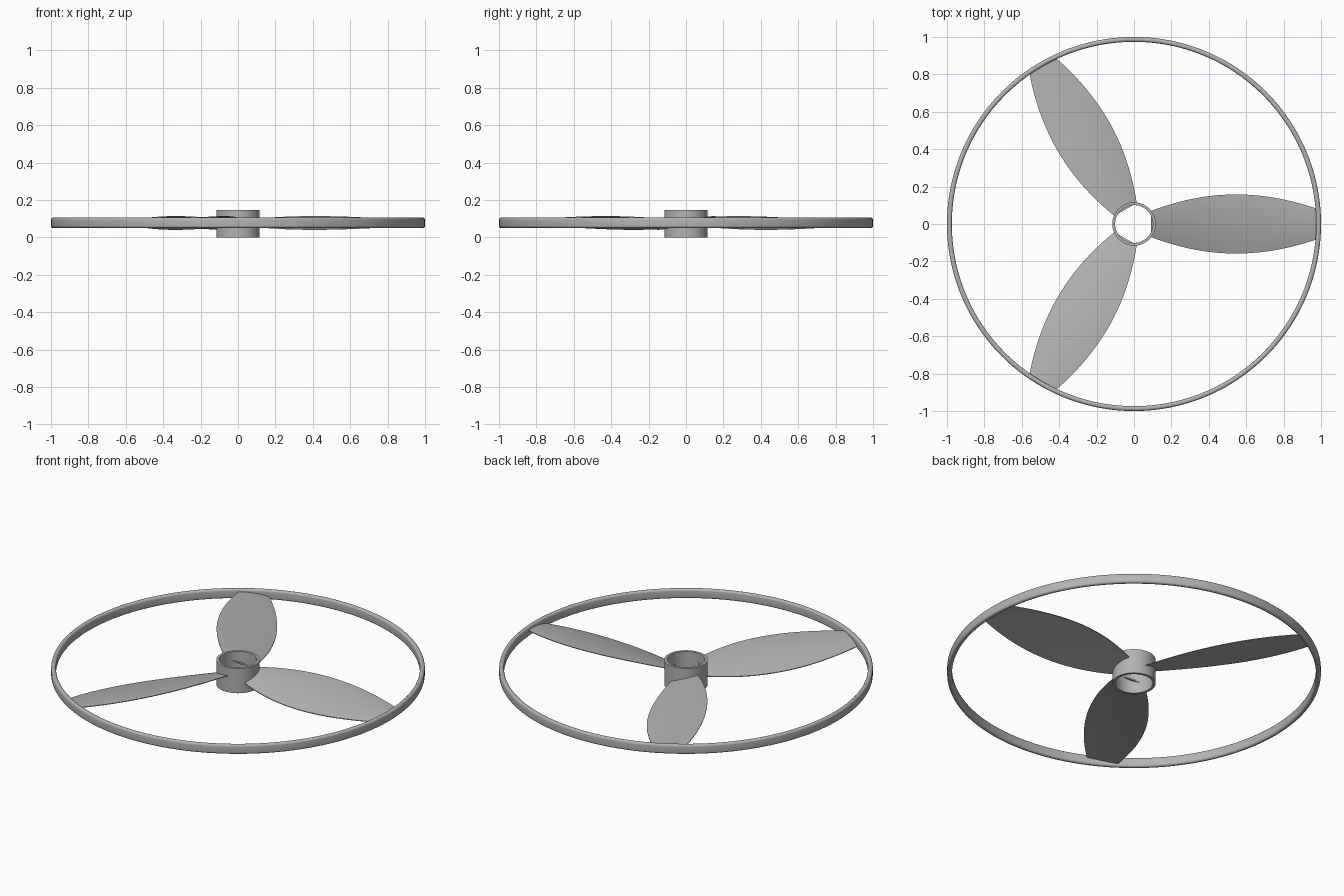
import bpy, bmesh, math

cube = bpy.data.objects.get("Cube")
if cube:
    bpy.data.objects.remove(cube, do_unlink=True)

grey = bpy.data.materials.new("plain_grey")
grey.use_nodes = True
colour = (0.45, 0.45, 0.45, 1)
grey.diffuse_color = colour
grey.node_tree.nodes["Principled BSDF"].inputs["Base Color"].default_value = colour


def finish(name, bm, angle=35):
    bmesh.ops.recalc_face_normals(bm, faces=bm.faces)
    mesh = bpy.data.meshes.new(name)
    bm.to_mesh(mesh)
    bm.free()
    mesh.materials.append(grey)
    obj = bpy.data.objects.new(name, mesh)
    bpy.context.collection.objects.link(obj)
    bpy.ops.object.select_all(action="DESELECT")
    obj.select_set(True)
    bpy.context.view_layer.objects.active = obj
    bpy.ops.object.shade_smooth_by_angle(angle=math.radians(angle))
    return obj


def loft(bm, loops, closed):
    """Skin a row of closed loops of points, capping the ends unless closed."""
    rows = [[bm.verts.new(p) for p in loop] for loop in loops]
    count = len(rows[0])
    for i in range(len(rows) if closed else len(rows) - 1):
        a, b = rows[i], rows[(i + 1) % len(rows)]
        for j in range(count):
            k = (j + 1) % count
            bm.faces.new((a[j], b[j], b[k], a[k]))
    if not closed:
        bm.faces.new(rows[0])
        bm.faces.new(rows[-1])


def revolve(name, profile, steps):
    bm = bmesh.new()
    angles = [2 * math.pi * i / steps for i in range(steps)]
    loft(bm, [[(r * math.cos(a), r * math.sin(a), z) for r, z in profile]
              for a in angles], True)
    return finish(name, bm)


# Outer ring with a rounded, upright section
ring_profile = []
for cr, cz, start in ((0.988, 0.094, 0), (0.986, 0.094, 90),
                      (0.986, 0.062, 180), (0.988, 0.062, 270)):
    for i in range(6):
        a = math.radians(start + 18 * i)
        ring_profile.append((cr + 0.012 * math.cos(a), cz + 0.012 * math.sin(a)))
revolve("outer_ring", ring_profile, 160)

# Hollow hub
revolve("hub", [(0.116, 0), (0.116, 0.146), (0.101, 0.146), (0.101, 0)], 64)


# Pitched, twisted and cambered blades
def blade_section(x, across=14):
    half = 0.158 - 0.42 * (x - 0.55) ** 2
    slope = 0.27 - 0.18 * (x - 0.2)
    top, bottom = [], []
    for i in range(across + 1):
        t = -1 + 2 * i / across
        y = t * half
        bulge = (1 - t * t) * half / 0.158
        z = 0.077 + slope * y
        top.append((x, y, z + 0.002 + 0.012 * bulge))
        bottom.append((x, y, z - 0.002 + 0.004 * bulge))
    return top + bottom[::-1]


def tip_trim(point):
    # Follow the ring's curve so the tip stays buried in it
    x, y, z = point
    t = (x - 0.09) / 0.89
    return (0.09 + t * (math.sqrt(0.984 ** 2 - y * y) - 0.09), y, z)


for n, name in enumerate(("blade_left", "blade_back_right", "blade_front_right")):
    blade = bmesh.new()
    loft(blade, [[tip_trim(p) for p in blade_section(0.09 + 0.89 * i / 32)]
                 for i in range(33)], False)
    finish(name, blade).rotation_euler.z = math.radians(120 * n)
